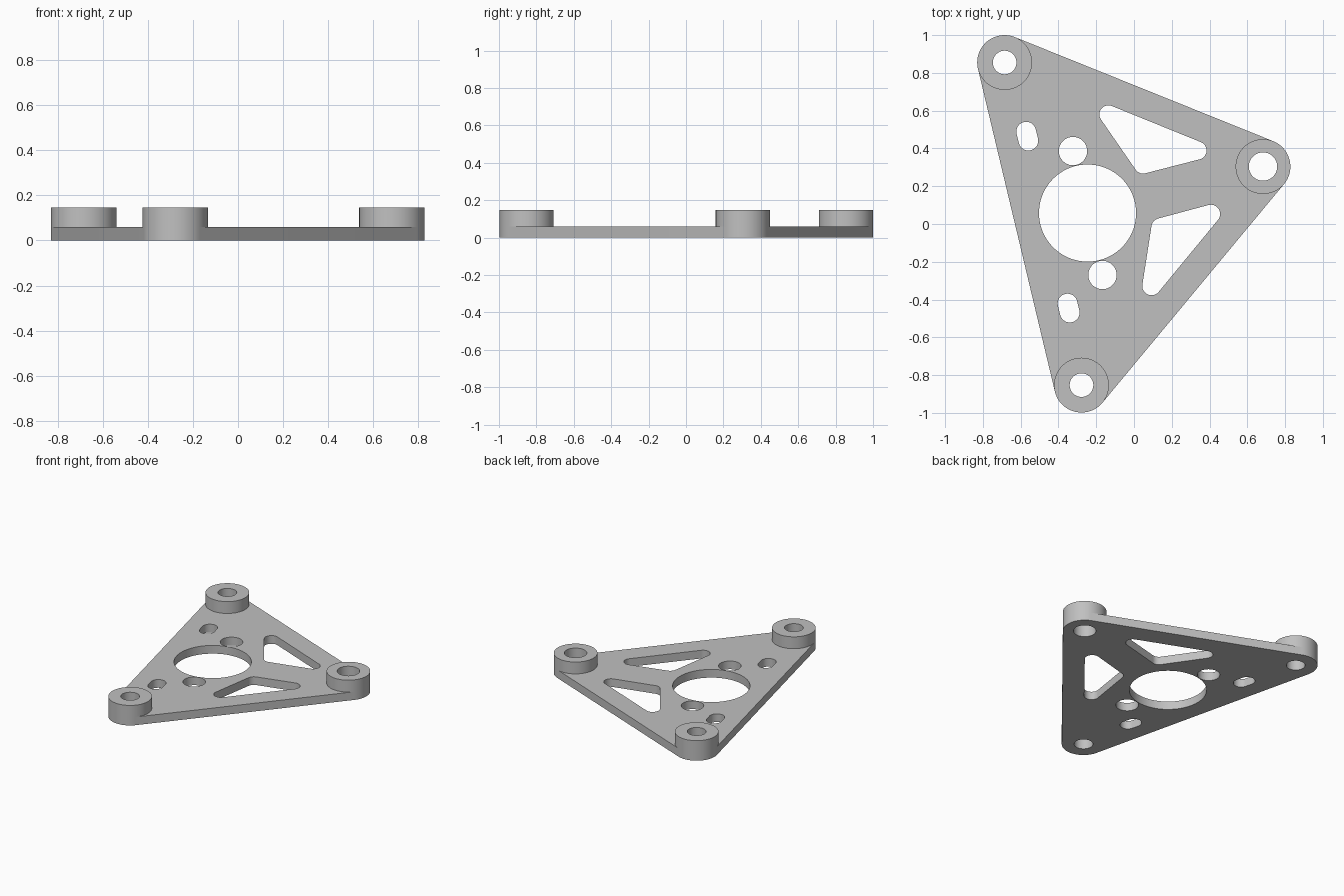
import bpy
import bmesh
from math import cos, sin, tau, radians
from mathutils import Vector
from mathutils.geometry import convex_hull_2d

cube = bpy.data.objects.get("Cube")
if cube:
    bpy.data.objects.remove(cube, do_unlink=True)

PLATE_TOP = 0.06
BOSS_TOP = 0.147
BOSS_RADIUS = 0.145
# boss position and bore radius
BOSSES = {
    "rear_right_boss": ((-0.685, 0.855), 0.0625),
    "left_boss": ((0.683, 0.304), 0.075),
    "front_right_boss": ((-0.278, -0.853), 0.0625),
}

grey = bpy.data.materials.new("light_grey")
grey.use_nodes = True
grey.diffuse_color = (0.53, 0.53, 0.53, 1)
grey.node_tree.nodes["Principled BSDF"].inputs["Base Color"].default_value = grey.diffuse_color


def circle(center, radius, segments=96):
    return [Vector((center[0] + radius * cos(tau * i / segments),
                    center[1] + radius * sin(tau * i / segments)))
            for i in range(segments)]


def rounded_hull(centers, radius):
    """Outline of a tight band around equal circles."""
    points = [p for c in centers for p in circle(c, radius)]
    return [points[i] for i in convex_hull_2d(points)]


def extrude_outline(name, loops, bottom, top):
    """Solid from an outer loop and hole loops."""
    bm = bmesh.new()
    edges = []
    for loop in loops:
        verts = [bm.verts.new((p.x, p.y, bottom)) for p in loop]
        edges += [bm.edges.new((v, verts[i - 1])) for i, v in enumerate(verts)]
    bmesh.ops.triangle_fill(bm, use_beauty=True, edges=edges, normal=(0, 0, 1))
    raised = bmesh.ops.extrude_face_region(bm, geom=bm.faces[:], use_keep_orig=True)
    moved = [g for g in raised["geom"] if isinstance(g, bmesh.types.BMVert)]
    bmesh.ops.translate(bm, verts=moved, vec=(0, 0, top - bottom))
    bmesh.ops.recalc_face_normals(bm, faces=bm.faces[:])
    mesh = bpy.data.meshes.new(name)
    bm.to_mesh(mesh)
    bm.free()
    mesh.materials.append(grey)
    obj = bpy.data.objects.new(name, mesh)
    bpy.context.collection.objects.link(obj)
    bpy.ops.object.select_all(action="DESELECT")
    obj.select_set(True)
    bpy.context.view_layer.objects.active = obj
    bpy.ops.object.shade_smooth_by_angle(angle=radians(35))
    return obj


# Plate: outline wrapped around the three bosses
loops = [rounded_hull([center for center, bore in BOSSES.values()], BOSS_RADIUS)]
loops += [circle(center, bore) for center, bore in BOSSES.values()]

# Large centre opening and the two round holes beside it
loops.append(circle((-0.246, 0.058), 0.257))
loops += [circle(c, 0.075) for c in ((-0.323, 0.386), (-0.167, -0.27))]

# Short slanted slots
for x, y in ((-0.565, 0.465), (-0.346, -0.445)):
    loops.append(rounded_hull([(x - 0.006, y + 0.024), (x + 0.006, y - 0.024)], 0.052))

# Rounded triangular windows
loops.append(rounded_hull([(-0.135, 0.58), (0.336, 0.389), (0.048, 0.315)], 0.048))
loops.append(rounded_hull([(0.407, 0.053), (0.141, -0.018), (0.093, -0.328)], 0.049))

extrude_outline("plate", loops, 0, PLATE_TOP)

# Raised bosses on the corners
for name, (center, bore) in BOSSES.items():
    extrude_outline(name, [circle(center, BOSS_RADIUS), circle(center, bore)],
                    PLATE_TOP, BOSS_TOP)
